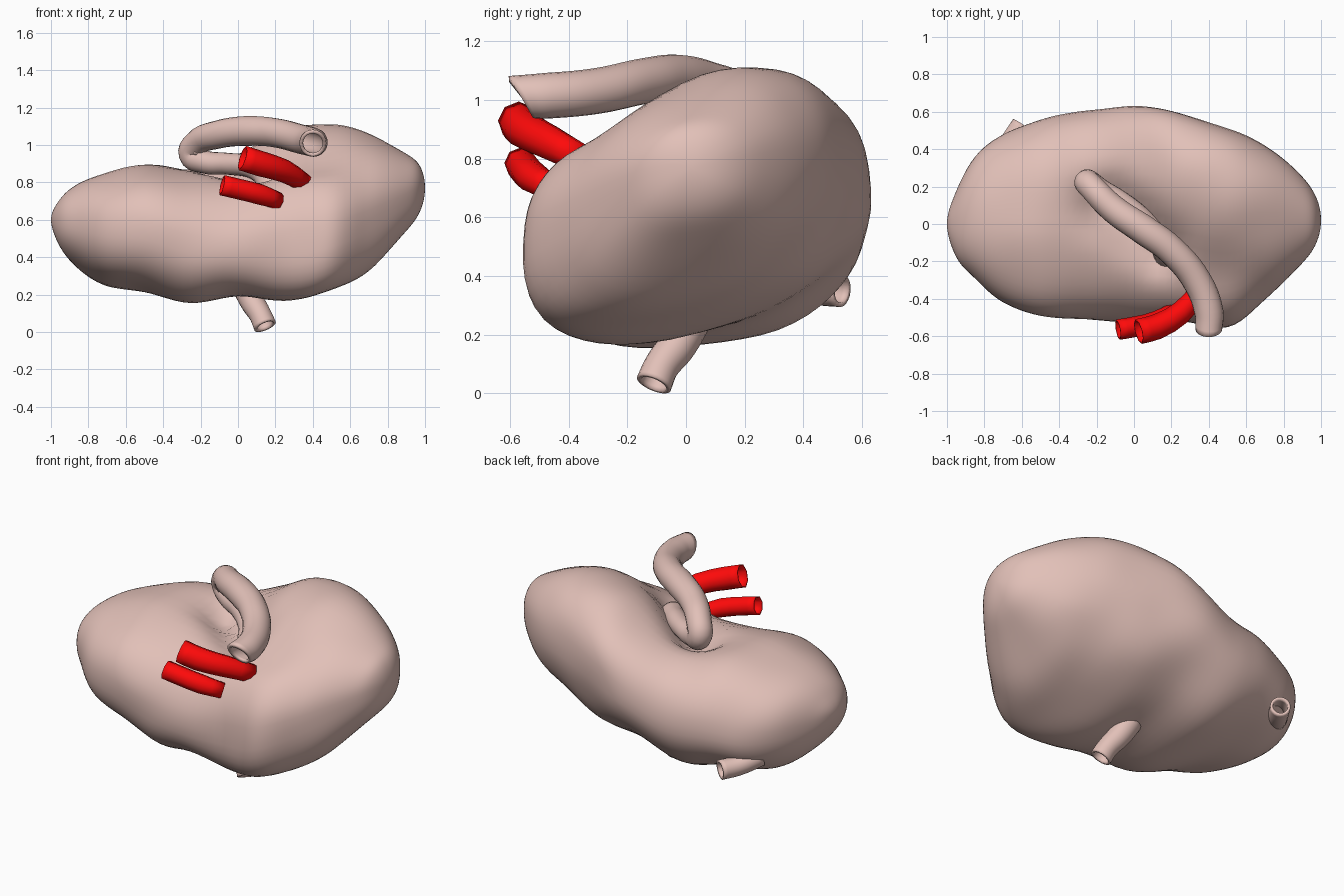
import bpy, bmesh, math
from mathutils import Vector, noise

if "Cube" in bpy.data.objects:
    bpy.data.objects.remove(bpy.data.objects["Cube"])


def material(name, rgb):
    m = bpy.data.materials.new(name)
    m.diffuse_color = (*rgb, 1)
    m.use_nodes = True
    m.node_tree.nodes["Principled BSDF"].inputs["Base Color"].default_value = m.diffuse_color
    return m


flesh = material("flesh", (0.76, 0.53, 0.48))
red = material("vessel_red", (1.0, 0.003, 0.003))


def catmull(p, q, r, s, t):
    return [0.5 * (2 * b + (c - a) * t + (2 * a - 5 * b + 4 * c - d) * t * t
                   + (3 * b - a - 3 * c + d) * t ** 3) for a, b, c, d in zip(p, q, r, s)]


# Body cross-sections: x, front y, back y, bottom z, top z, shear
SECTIONS = [
    (-1.0, 0.0, 0.0, 0.6, 0.6, 0.0),
    (-0.95, -0.18, 0.18, 0.45, 0.71, -0.03),
    (-0.85, -0.29, 0.36, 0.34, 0.79, -0.03),
    (-0.7, -0.41, 0.48, 0.25, 0.85, 0.0),
    (-0.5, -0.485, 0.55, 0.22, 0.895, 0.03),
    (-0.25, -0.515, 0.605, 0.16, 0.89, 0.1),
    (0.0, -0.525, 0.635, 0.19, 0.95, 0.2),
    (0.25, -0.525, 0.59, 0.175, 1.07, 0.27),
    (0.5, -0.55, 0.51, 0.235, 1.1, 0.28),
    (0.7, -0.40, 0.41, 0.34, 1.055, 0.24),
    (0.88, -0.23, 0.27, 0.52, 0.965, 0.18),
    (0.97, -0.11, 0.15, 0.64, 0.89, 0.1),
    (1.0, 0.02, 0.02, 0.77, 0.77, 0.0)]


def segment_distance(x, y, a, b):
    p, a, b = Vector((x, y)), Vector(a), Vector(b)
    t = max(0, min(1, (p - a).dot(b - a) / (b - a).length_squared))
    return (p - a - (b - a) * t).length


def build_body():
    rows = [(x, (a + b) / 2, (b - a) / 2, (c + d) / 2, (d - c) / 2, s)
            for x, a, b, c, d, s in SECTIONS]
    flip = lambda r: (r[0], r[1], -r[2], r[3], -r[4], r[5])
    rows = [flip(rows[1])] + rows + [flip(rows[-2])]
    steps, sides = 6, 56
    bm = bmesh.new()
    rings = []
    for i in range(1, len(rows) - 2):
        for k in range(steps):
            if i == 1 and k == 0:
                continue
            x, yc, ry, zc, h, s = catmull(*rows[i - 1:i + 3], k / steps)
            rz = math.sqrt(max(h * h - (s * ry) ** 2, 1e-6))
            ring = []
            for j in range(sides):
                a = math.tau * j / sides
                c, sn = math.cos(a), math.sin(a)
                # fuller underside on the right lobe
                e = 0.9 - 0.12 * max(0, min(1, (x + 0.1) * 2)) * max(0, min(1, 0.5 - sn))
                dy = ry * math.copysign(abs(c) ** e, c)
                y = yc + dy
                z = zc + rz * math.copysign(abs(sn) ** e, sn) + s * dy
                if sn > 0:
                    # folded notch on the upper surface
                    d = segment_distance(x, y, (-0.14, 0.1), (0.14, -0.13))
                    z -= 0.15 * sn * math.exp(-(d / 0.14) ** 2)
                    # flattened slope at the front of the right lobe
                    z -= 0.085 * sn * math.exp(-((y + 0.28) / 0.2) ** 2
                                               - ((x - 0.45) / 0.28) ** 2)
                # soft unevenness
                n = noise.noise(Vector((x * 3.2, y * 3.2, z * 3.2)))
                g = 0.018 * n * min(1, h * 3)
                ring.append(bm.verts.new((x, y + g * c, z + g * sn)))
            rings.append(ring)
    for p, q in zip(rings, rings[1:]):
        for j in range(sides):
            bm.faces.new((p[j], p[j - 1], q[j - 1], q[j]))
    for ring, tip in ((rings[0], SECTIONS[0]), (rings[-1], SECTIONS[-1])):
        v = bm.verts.new((tip[0], tip[1], tip[3]))
        for j in range(sides):
            bm.faces.new((ring[j], ring[j - 1], v))
    bmesh.ops.recalc_face_normals(bm, faces=bm.faces)
    for f in bm.faces:
        f.smooth = True
    me = bpy.data.meshes.new("organ_body")
    bm.to_mesh(me)
    bm.free()
    me.materials.append(flesh)
    bpy.context.collection.objects.link(bpy.data.objects.new("organ_body", me))


# Open hollow tube along a smooth path of (x, y, z, radius)
def tube(name, path, mat, res, wall, steps=5):
    cu = bpy.data.curves.new(name, 'CURVE')
    cu.dimensions = '3D'
    cu.bevel_depth = 1
    cu.bevel_resolution = res
    cu.resolution_u = steps
    sp = cu.splines.new('BEZIER')
    sp.bezier_points.add(len(path) - 1)
    for bp, (x, y, z, r) in zip(sp.bezier_points, path):
        bp.co = (x, y, z)
        bp.radius = r
        bp.handle_left_type = bp.handle_right_type = 'AUTO'
    ob = bpy.data.objects.new(name, cu)
    bpy.context.collection.objects.link(ob)
    bpy.ops.object.select_all(action='DESELECT')
    ob.select_set(True)
    bpy.context.view_layer.objects.active = ob
    bpy.ops.object.convert(target='MESH')
    ob = bpy.context.object
    ob.name = name
    ob.data.materials.clear()
    ob.data.materials.append(mat)
    bm = bmesh.new()
    bm.from_mesh(ob.data)
    bmesh.ops.recalc_face_normals(bm, faces=bm.faces)
    bm.to_mesh(ob.data)
    bm.free()
    so = ob.modifiers.new("wall", 'SOLIDIFY')
    so.thickness = wall
    so.offset = -1
    bpy.ops.object.shade_smooth_by_angle(angle=math.radians(50))
    return ob


build_body()

# Long looping duct on top, with a slanted mouth
duct = tube("upper_duct", [
    (0.40, -0.595, 1.01, 0.072), (0.40, -0.47, 1.015, 0.078), (0.34, -0.31, 1.03, 0.078),
    (0.20, -0.14, 1.065, 0.078), (0.05, -0.03, 1.075, 0.08), (-0.11, 0.08, 1.055, 0.075),
    (-0.22, 0.19, 1.01, 0.07), (-0.25, 0.225, 0.95, 0.068), (-0.18, 0.18, 0.91, 0.062),
    (-0.06, 0.11, 0.90, 0.058), (0.08, -0.01, 0.88, 0.06), (0.17, -0.12, 0.82, 0.08),
    (0.20, -0.17, 0.70, 0.10)], flesh, 8, 0.02)
for v in duct.data.vertices:
    if v.co.y < -0.47:
        v.co.y += (1.07 - v.co.z) * 0.55 * (-0.47 - v.co.y) / 0.125

# Short stubs beneath and at the back left
tube("lower_stub", [(0.04, 0.01, 0.25, 0.075), (0.075, -0.03, 0.165, 0.066),
                    (0.12, -0.085, 0.09, 0.06), (0.145, -0.11, 0.032, 0.062)], flesh, 8, 0.015)
tube("back_stub", [(-0.73, 0.34, 0.40, 0.06), (-0.66, 0.44, 0.36, 0.056),
                   (-0.60, 0.53, 0.35, 0.056)], flesh, 8, 0.015)

# Two red vessels at the front
tube("upper_vessel", [(0.025, -0.575, 0.93, 0.068), (0.12, -0.55, 0.90, 0.068),
                      (0.25, -0.475, 0.86, 0.062), (0.35, -0.36, 0.80, 0.052)], red, 2, 0.008, 2)
tube("lower_vessel", [(-0.085, -0.565, 0.785, 0.055), (0.0, -0.55, 0.765, 0.055),
                      (0.12, -0.52, 0.735, 0.055), (0.22, -0.46, 0.70, 0.045)], red, 2, 0.008, 2)
